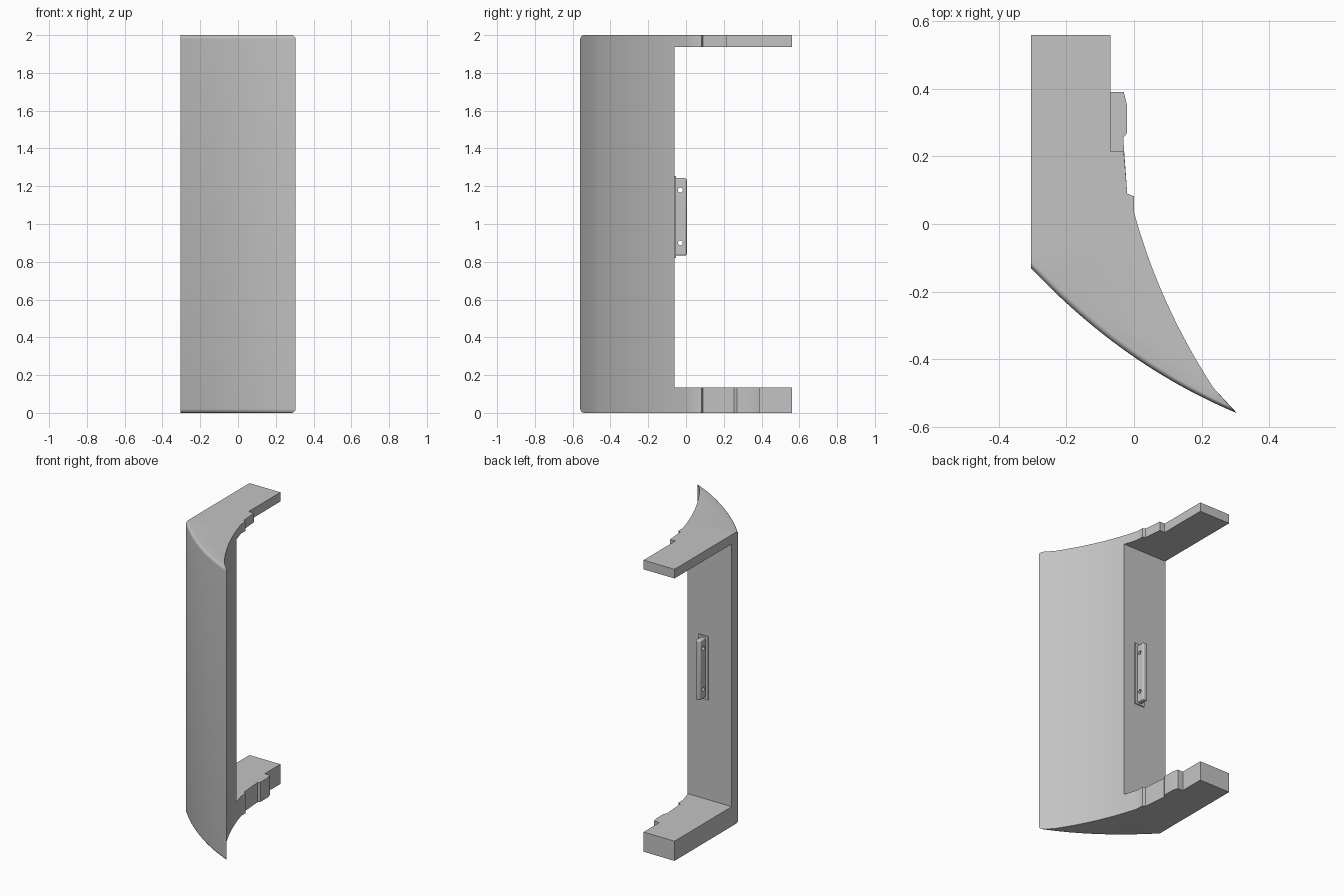
import bpy, bmesh, math
from mathutils import Vector

cube = bpy.data.objects.get("Cube")
if cube:
    bpy.data.objects.remove(cube, do_unlink=True)

grey = bpy.data.materials.new("plain_grey")
grey.use_nodes = True
colour = (0.55, 0.55, 0.55, 1)
grey.diffuse_color = colour
grey.node_tree.nodes["Principled BSDF"].inputs["Base Color"].default_value = colour

BACK_Y = -0.06          # flat rear face of the panel
BACK_T = 0.17           # where the rear curve crosses that face


def bezier(a, b, c, t0, t1, steps):
    a, b, c = Vector(a), Vector(b), Vector(c)
    ts = [t0 + (t1 - t0) * i / steps for i in range(steps + 1)]
    return [a * (1 - t) ** 2 + b * 2 * t * (1 - t) + c * t * t for t in ts]


def rear_curve(t0, t1, steps):
    return bezier((0, 0.035), (0.0775, -0.2475), (0.245, -0.5), t0, t1, steps)


def loft(name, rings):
    """Solid through a stack of (outline, height) rings."""
    bm = bmesh.new()
    loops = [[bm.verts.new((p[0], p[1], z)) for p in pts] for pts, z in rings]
    for low, high in zip(loops, loops[1:]):
        for i in range(len(low)):
            j = (i + 1) % len(low)
            bm.faces.new((low[i], low[j], high[j], high[i]))
    bm.faces.new(loops[0])
    bm.faces.new(loops[-1])
    bmesh.ops.recalc_face_normals(bm, faces=bm.faces)
    mesh = bpy.data.meshes.new(name)
    bm.to_mesh(mesh)
    bm.free()
    mesh.materials.append(grey)
    obj = bpy.data.objects.new(name, mesh)
    bpy.context.collection.objects.link(obj)
    return obj


def rect(x0, x1, y0, y1):
    return [(x0, y0), (x1, y0), (x1, y1), (x0, y1)]


# Curved front panel, its front edge rounded at both ends
def panel_outline(d):
    front = bezier((-0.305, -0.13 + d), (-0.035 + 0.57 * d, -0.4175 + 0.82 * d),
                   (0.305 - d, -0.56 + d), 0, 1, 24)
    rear = rear_curve(BACK_T, 0.97, 14)
    return [(-0.305, BACK_Y)] + front + rear[::-1]


R = 0.022
steps = [i * math.pi / 10 for i in range(6)]
low = [(panel_outline(R * (1 - math.sin(a))), R * (1 - math.cos(a))) for a in steps]
high = [(pts, 2 - z) for pts, z in reversed(low)]
panel = loft("front_panel", low + high)

# Rear arms at the top and bottom, each with its own stepped inner edge
def arm_outline(notch):
    return ([(-0.305, BACK_Y), (-0.305, 0.56), (-0.07, 0.56)] + notch
            + [(-0.02, 0.09), (0, 0.082)] + rear_curve(0, BACK_T, 5))


loft("top_arm", [(arm_outline([(-0.07, 0.215), (-0.03, 0.215)]), z) for z in (1.937, 2)])
hook = [(-0.07, 0.39), (-0.03, 0.39), (-0.02, 0.35), (-0.02, 0.27), (-0.032, 0.255)]
loft("bottom_arm", [(arm_outline(hook), z) for z in (0, 0.135)])

# Mounting lug with two cross holes, standing on a thin foot
loft("lug_foot", [(rect(-0.13, -0.055, BACK_Y - 0.005, -0.053), z) for z in (0.82, 1.255)])
lug = loft("mounting_lug", [(rect(-0.11, -0.072, BACK_Y - 0.005, 0.004), z) for z in (0.832, 1.243)])
bevel = lug.modifiers.new("rounding", "BEVEL")
bevel.width = 0.01
bevel.segments = 3
for z in (0.9, 1.18):
    bpy.ops.mesh.primitive_cylinder_add(vertices=24, radius=0.013, depth=0.2,
                                        location=(-0.09, -0.03, z),
                                        rotation=(0, math.pi / 2, 0))
    cutter = bpy.context.object
    cutter.name = "hole_cutter"
    cutter.hide_render = True
    cutter.hide_set(True)
    cut = lug.modifiers.new("hole", "BOOLEAN")
    cut.operation = "DIFFERENCE"
    cut.object = cutter

# Smooth curves, sharp corners
bpy.ops.object.select_all(action="DESELECT")
for obj in bpy.context.collection.objects:
    if obj.type == "MESH" and not obj.hide_render:
        obj.select_set(True)
bpy.context.view_layer.objects.active = panel
bpy.ops.object.shade_smooth_by_angle(angle=math.radians(30))
